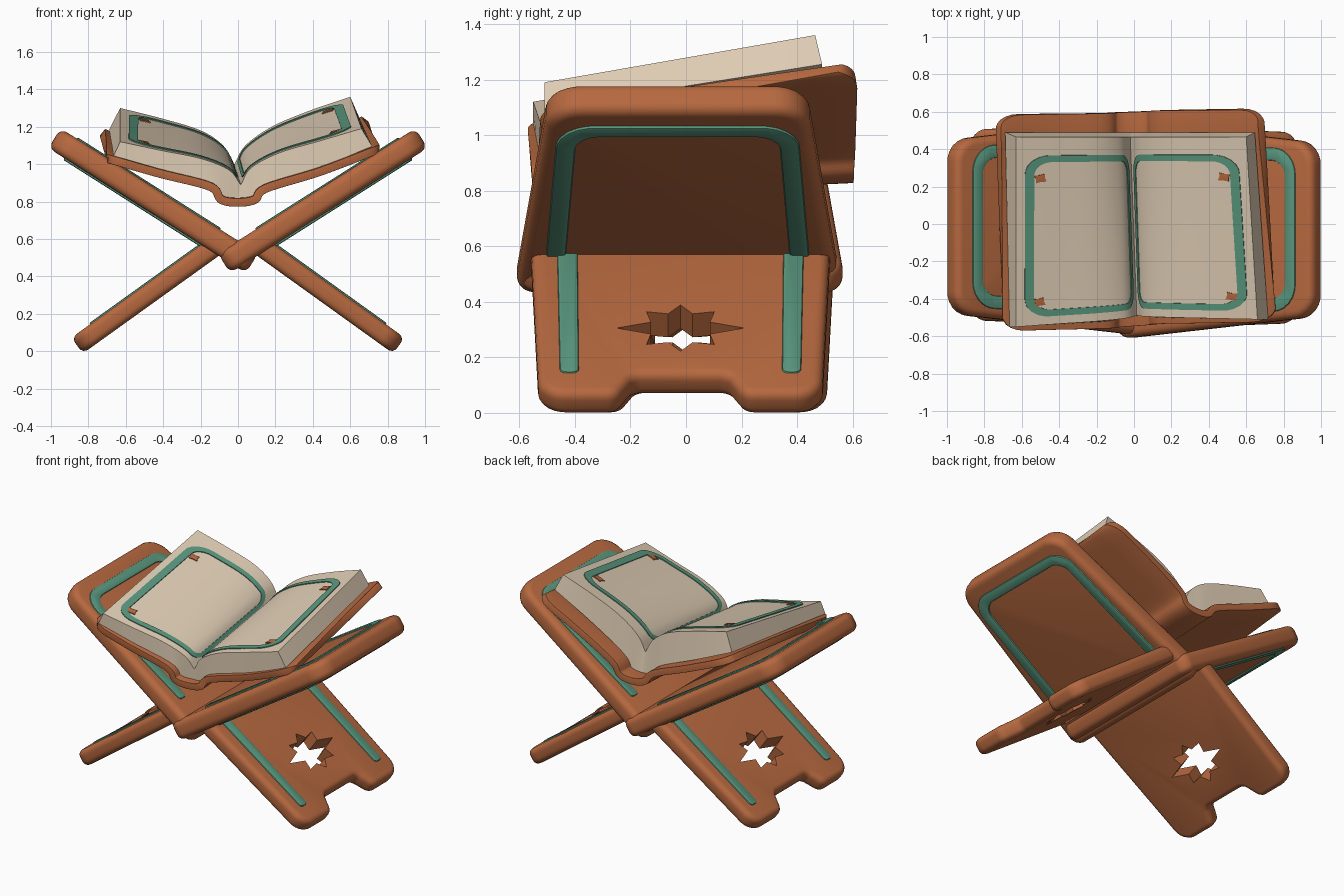
import bpy, bmesh, math
from mathutils import Vector, Matrix

if "Cube" in bpy.data.objects:
    bpy.data.objects.remove(bpy.data.objects["Cube"])


def material(name, rgb):
    m = bpy.data.materials.new(name)
    m.use_nodes = True
    m.diffuse_color = (*rgb, 1)
    m.node_tree.nodes["Principled BSDF"].inputs["Base Color"].default_value = (*rgb, 1)
    return m


WOOD = material("warm brown wood", (0.47, 0.14, 0.05))
TEAL = material("teal inlay", (0.1, 0.31, 0.21))
PAPER = material("cream paper", (0.74, 0.61, 0.46))


def make(name, bm, mat):
    bmesh.ops.recalc_face_normals(bm, faces=bm.faces)
    me = bpy.data.meshes.new(name)
    bm.to_mesh(me)
    bm.free()
    me.materials.append(mat)
    ob = bpy.data.objects.new(name, me)
    bpy.context.collection.objects.link(ob)
    return ob


def apply(ob, kind, **settings):
    mod = ob.modifiers.new(kind.title(), kind)
    for key, value in settings.items():
        setattr(mod, key, value)
    bpy.context.view_layer.objects.active = ob
    bpy.ops.object.modifier_apply(modifier=mod.name)


def soften(ob, width, segments=4, clamp=False):
    apply(ob, "BEVEL", width=width, segments=segments, limit_method="ANGLE",
          angle_limit=math.radians(50), use_clamp_overlap=clamp)


def smooth(ob, degrees=40):
    ob.data.shade_smooth()
    ob.data.set_sharp_from_angle(angle=math.radians(degrees))


def rounded(corners, steps=6):
    """Closed outline from (x, y, radius) corners, rounded with arcs."""
    out = []
    for i, (x, y, r) in enumerate(corners):
        p = Vector((x, y))
        a = (Vector(corners[i - 1][:2]) - p).normalized()
        b = (Vector(corners[(i + 1) % len(corners)][:2]) - p).normalized()
        half = a.angle(b) / 2
        start, end = p + a * r / math.tan(half), p + b * r / math.tan(half)
        centre = p + (a + b).normalized() * r / math.sin(half)
        for k in range(steps + 1):
            q = start.lerp(end, k / steps) - centre
            out.append(centre + q.normalized() * r)
    return out


def prism(name, outline, low, high, frame, mat):
    """Outline (across, along) extruded along the board normal."""
    bm = bmesh.new()
    face = bm.faces.new([bm.verts.new((p[0], p[1], low)) for p in outline])
    top = bmesh.ops.extrude_face_region(bm, geom=[face])["geom"]
    verts = [g for g in top if isinstance(g, bmesh.types.BMVert)]
    bmesh.ops.translate(bm, verts=verts, vec=(0, 0, high - low))
    bm.transform(frame)
    return make(name, bm, mat)


def board_frame(start, end, shift):
    """Columns: across (y), along the board, board normal (upwards)."""
    d = Vector((end[0] - start[0], 0, end[1] - start[1])).normalized()
    n = Vector((-d.z, 0, d.x)) * (1 if d.x > 0 else -1)
    m = Matrix((Vector((0, 1, 0)), d, n)).transposed().to_4x4()
    m.translation = (start[0], shift, start[1])
    return m


def finish_pair(ob, part):
    """Smooth the left part and add the right one, mirrored and set slightly back."""
    me = ob.data.copy()
    me.transform(Matrix.Translation((0, 0.015, 0)) @ Matrix.Diagonal((-1, 1, 1, 1)))
    me.flip_normals()
    twin = bpy.data.objects.new("right_" + part, me)
    bpy.context.collection.objects.link(twin)
    smooth(ob)
    smooth(twin)


# Upper panel with a raised teal arch on both faces
frame = board_frame((-0.075, 0.47), (0.983, 1.14), -0.03)
panel = prism("left_upper_panel", rounded([(-0.585, 0, 0.07), (0.585, 0, 0.07),
              (0.465, 1.25, 0.13), (-0.465, 1.25, 0.13)]), -0.062, 0.062, frame, WOOD)
soften(panel, 0.04)
finish_pair(panel, "upper_panel")
arch = rounded([(-0.475, 0.24, 0.02), (-0.405, 0.24, 0.02), (-0.365, 1.085, 0.09), (0.365, 1.085, 0.09),
                (0.405, 0.24, 0.02), (0.475, 0.24, 0.02), (0.432, 1.15, 0.14), (-0.432, 1.15, 0.14)])
for face, low, high in (("upper", 0.05, 0.07), ("lower", -0.073, -0.05)):
    inlay = prism(f"left_panel_{face}_inlay", arch, low, high, frame, TEAL)
    soften(inlay, 0.01, 2)
    finish_pair(inlay, f"panel_{face}_inlay")

# Leg with a foot notch, star opening and teal strips on its upper face
frame = board_frame((0.86, 0.03), (0.08, 0.59), -0.02)
leg = prism("left_leg", rounded([(-0.51, 0, 0.1), (-0.23, 0, 0.06), (-0.17, 0.12, 0.05),
            (0.17, 0.12, 0.05), (0.23, 0, 0.06), (0.51, 0, 0.1),
            (0.54, 0.95, 0.06), (-0.54, 0.95, 0.06)]), -0.052, 0.052, frame, WOOD)
soften(leg, 0.035)
star = []
for i in range(16):
    r = 0.5 if i % 2 else (1 if i % 8 == 0 else 0.75)
    angle = i * math.pi / 8
    star.append((0.23 * r * math.cos(angle), 0.4 + 0.19 * r * math.sin(angle)))
cutter = prism("star_cutter", star, -0.2, 0.2, frame, WOOD)
cutter.hide_render = True
apply(leg, "BOOLEAN", operation="DIFFERENCE", solver="EXACT", object=cutter)
bpy.data.objects.remove(cutter)
finish_pair(leg, "leg")
for side, word in ((-1, "front"), (1, "back")):
    outline = rounded([(side * 0.365, 0.12, 0.025), (side * 0.435, 0.12, 0.025),
                       (side * 0.445, 0.93, 0.02), (side * 0.37, 0.93, 0.02)])
    strip = prism(f"left_leg_{word}_strip", outline, 0.04, 0.06, frame, TEAL)
    soften(strip, 0.01, 2)
    finish_pair(strip, f"leg_{word}_strip")


def curve(points, f):
    """Catmull-Rom point at f in 0..1 along (x, z) points."""
    p = [Vector(q) for q in points]
    p = [2 * p[0] - p[1]] + p + [2 * p[-1] - p[-2]]
    f *= len(points) - 1
    i = min(int(f), len(points) - 2)
    t = f - i
    a, b, c, d = p[i:i + 4]
    return 0.5 * (2 * b + (c - a) * t + (2 * a - 5 * b + 4 * c - d) * t * t
                  + (3 * b - a - 3 * c + d) * t ** 3)


def mix(a, b, t):
    return a + (b - a) * t


# Book cover: sheet between a front and a back profile, with round corners
COVER_FRONT = [(-0.7, 1.03), (-0.42, 0.95), (-0.15, 0.88), (-0.09, 0.81), (0, 0.795),
               (0.09, 0.81), (0.15, 0.87), (0.44, 0.96), (0.755, 1.08)]
COVER_BACK = [(-0.725, 1.17), (-0.42, 1.04), (-0.17, 0.94), (-0.1, 0.87), (-0.01, 0.85),
              (0.08, 0.87), (0.14, 0.95), (0.4, 1.1), (0.68, 1.24)]
CORNER = 0.07


def cover_point(f, t):
    p = curve(COVER_FRONT, f).lerp(curve(COVER_BACK, f), t)
    inside = max(0, CORNER - min(f, 1 - f) * 1.5)
    pull = CORNER - math.sqrt(max(0, CORNER ** 2 - inside ** 2))
    return Vector((p.x, mix(mix(-0.57, -0.52, f) + pull, mix(0.585, 0.615, f) - pull, t), p.y))


def sheet(rows):
    bm = bmesh.new()
    v = [[bm.verts.new(p) for p in row] for row in rows]
    for a, b in zip(v, v[1:]):
        for i in range(len(a) - 1):
            bm.faces.new((a[i], a[i + 1], b[i + 1], b[i]))
    return bm


arc = [CORNER * (1 - math.cos(k * math.pi / 10)) / 1.5 for k in range(5)]
marks = arc + [mix(0.047, 0.953, i / 48) for i in range(49)] + [1 - m for m in reversed(arc)]
cover = make("book_cover", sheet([[cover_point(f, j / 8) for f in marks]
                                  for j in range(9)]), WOOD)
apply(cover, "SOLIDIFY", thickness=0.045, offset=0)
soften(cover, 0.014, 3, True)
smooth(cover, 50)

# Page tops, listed from the gutter outwards: (front, back)
PAGES = {
    -1: ([(0.015, 0.89), (-0.05, 0.97), (-0.2, 1.03), (-0.42, 1.075), (-0.63, 1.12)],
         [(-0.02, 1.0), (-0.08, 1.1), (-0.2, 1.18), (-0.41, 1.245), (-0.63, 1.3)]),
    1: ([(0.015, 0.89), (0.07, 0.98), (0.22, 1.06), (0.44, 1.125), (0.66, 1.19)],
        [(-0.02, 1.0), (0.04, 1.1), (0.18, 1.2), (0.38, 1.285), (0.6, 1.36)]),
}
PAGE_W, PAGE_L = 0.64, 1.02


def page_point(side, s, t, lift=0):
    front, back = PAGES[side]
    p = curve(front, s).lerp(curve(back, s), t)
    y = mix(-0.49 - (0.06 if side < 0 else 0.02) * s, 0.465, t)
    return Vector((p.x, y, p.y + lift))


def page_ring(t, n=40):
    top = [page_point(-1, 1 - i / n, t) for i in range(n)]
    top += [page_point(1, i / n, t) for i in range(n + 1)]
    bottom = []
    for i in range(2 * n + 1):
        p = curve(COVER_FRONT, i / (2 * n)).lerp(curve(COVER_BACK, i / (2 * n)), t)
        bottom.append(Vector((p.x * 0.95, top[i].y + 0.025 * t, p.y + 0.015)))
    return top + bottom[::-1]


rings = [page_ring(j / 24) for j in range(25)]
bm = sheet([r + r[:1] for r in rings])
for r in (rings[0], rings[-1]):
    for i in range(len(r) // 2 - 1):
        bm.faces.new([bm.verts.new(r[k]) for k in (i, i + 1, len(r) - 2 - i, len(r) - 1 - i)])
bmesh.ops.remove_doubles(bm, verts=bm.verts, dist=0.0001)
smooth(make("page_block", bm, PAPER))


# Painted frame and corner ornaments lying on each page
def border(inset, radius):
    a, b, c, d = 0.04 + inset, 0.605 - inset, 0.045 + inset, 0.92 - inset
    pts = rounded([(a, c, radius), (b, c, radius), (b, d, radius), (a, d, radius)])
    out = []
    for p, q in zip(pts, pts[1:] + pts[:1]):
        n = 24 if (q - p).length > 0.1 else 1
        out += [p.lerp(q, k / n) for k in range(n)]
    return out


for side, word in ((-1, "right"), (1, "left")):
    loops = [[page_point(side, p.x / PAGE_W, p.y / PAGE_L, 0.003) for p in border(w, r)]
             for w, r in ((0, 0.1), (0.012, 0.09), (0.024, 0.08), (0.036, 0.07))]
    ring = make(word + "_page_border", sheet([r + r[:1] for r in loops]), TEAL)
    apply(ring, "SOLIDIFY", thickness=0.006, offset=0)
    for along, place in ((0.125, "front"), (0.795, "back")):
        bm = bmesh.new()
        hub = bm.verts.new(page_point(side, 0.545 / PAGE_W, along / PAGE_L, 0.005))
        rim = []
        for i in range(8):
            r, a = (0.018 if i % 2 else 0.03), i * math.pi / 4 + 0.6
            rim.append(bm.verts.new(page_point(side, (0.545 + r * math.cos(a)) / PAGE_W,
                                               (along + r * math.sin(a)) / PAGE_L, 0.004)))
        for i in range(8):
            bm.faces.new((hub, rim[i], rim[(i + 1) % 8]))
        tile = make(f"{word}_page_{place}_ornament", bm, WOOD)
        apply(tile, "SOLIDIFY", thickness=0.006, offset=0)
